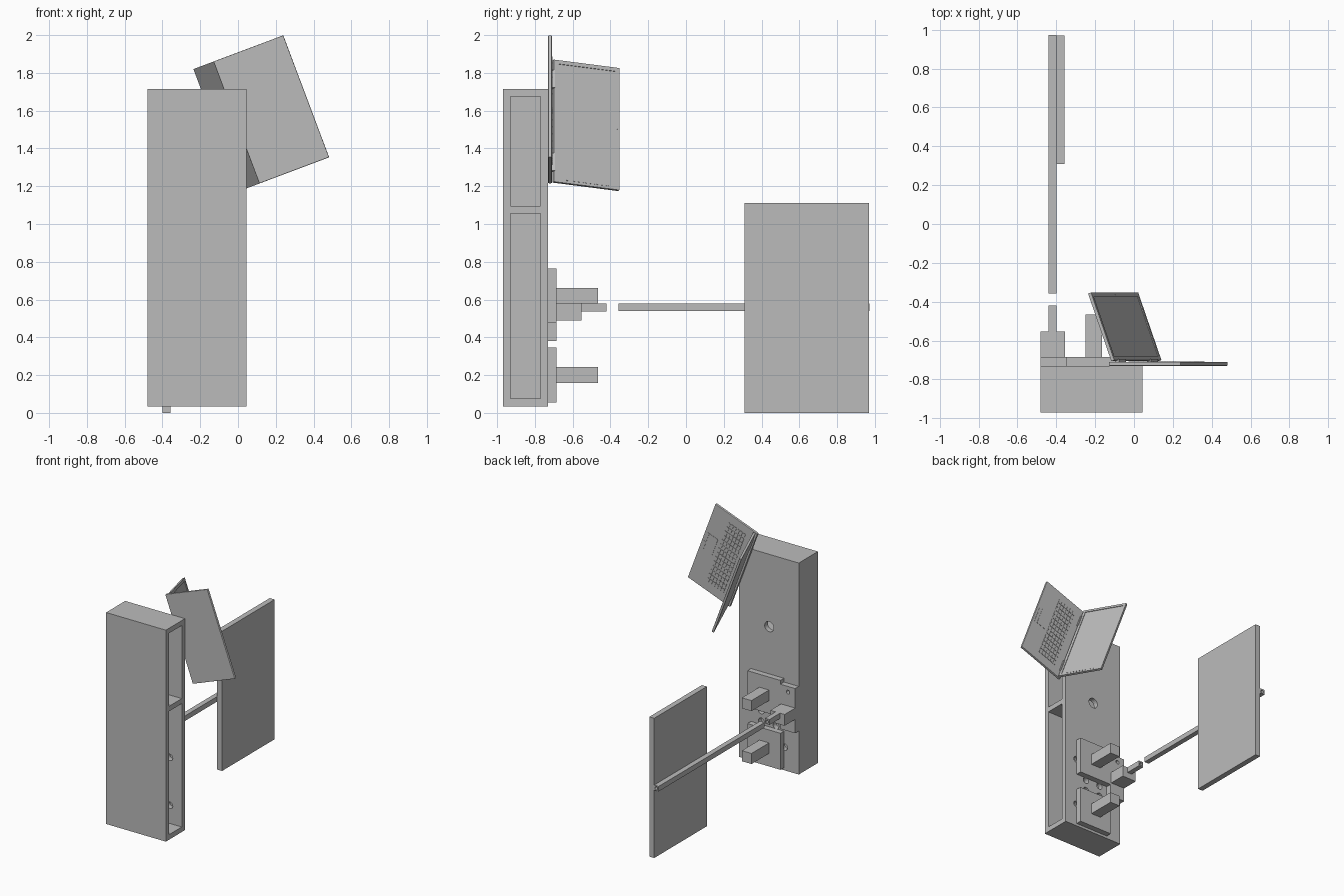
import bpy
import bmesh
from mathutils import Matrix, Vector

old = bpy.data.objects.get("Cube")
if old:
    bpy.data.objects.remove(old, do_unlink=True)

grey = bpy.data.materials.new("plain grey")
grey.use_nodes = True
colour = (0.5, 0.5, 0.5, 1)
grey.diffuse_color = colour
grey.node_tree.nodes["Principled BSDF"].inputs["Base Color"].default_value = colour


def add_box(bm, lo, hi):
    lo, hi = Vector(lo), Vector(hi)
    mat = Matrix.Translation((lo + hi) / 2) @ Matrix.Diagonal((*(hi - lo), 1))
    return bmesh.ops.create_cube(bm, size=1, matrix=mat)["verts"]


def finish(name, bm, matrix=None, bevel=0):
    mesh = bpy.data.meshes.new(name)
    bm.to_mesh(mesh)
    bm.free()
    mesh.materials.append(grey)
    ob = bpy.data.objects.new(name, mesh)
    bpy.context.collection.objects.link(ob)
    if matrix:
        ob.matrix_world = matrix
    if bevel:
        mod = ob.modifiers.new("soft edges", "BEVEL")
        mod.width, mod.segments = bevel, 2
    return ob


def box(name, lo, hi, matrix=None, bevel=0):
    bm = bmesh.new()
    add_box(bm, lo, hi)
    return finish(name, bm, matrix, bevel)


def rod_along_y(name, x, y, z, radius, depth):
    bm = bmesh.new()
    bmesh.ops.create_cone(bm, cap_ends=True, segments=24, radius1=radius,
                          radius2=radius, depth=depth)
    bmesh.ops.rotate(bm, verts=bm.verts, matrix=Matrix.Rotation(1.5707963, 3, "X"))
    bmesh.ops.translate(bm, verts=bm.verts, vec=(x, y, z))
    return finish(name, bm)


def cut(ob, cutters):
    for c in cutters:
        mod = ob.modifiers.new("cut", "BOOLEAN")
        mod.operation, mod.solver, mod.object = "DIFFERENCE", "EXACT", c
        c.hide_render = True
        bpy.context.view_layer.objects.active = ob
        bpy.ops.object.modifier_apply(modifier=mod.name)
        bpy.data.objects.remove(c, do_unlink=True)


# Tall cabinet: two compartments open on the left, drilled back panel
cabinet = box("cabinet", (-0.48, -0.97, 0.035), (0.045, -0.73, 1.715))
cutters = [box("compartment_cutter", (-0.44, -0.93, lo), (0.1, -0.77, hi))
           for lo, hi in ((0.075, 1.055), (1.095, 1.675))]
holes = [(-0.22, 1.14, 0.04)]
holes += [(x, z, 0.026) for x in (-0.15, -0.28) for z in (0.37, 0.455)]
holes += [(x, z, 0.026) for x in (-0.06, -0.355) for z in (0.22, 0.6)]
cutters += [rod_along_y("hole_cutter", x, -0.74, z, r, 0.12) for x, z, r in holes]
cut(cabinet, cutters)

# Square mounting plates with projecting handles
for side, z in (("lower", 0.2), ("upper", 0.62)):
    box(side + "_plate", (-0.35, -0.73, z - 0.145), (-0.06, -0.685, z + 0.145))
    box(side + "_handle", (-0.25, -0.685, z - 0.042), (-0.165, -0.465, z + 0.042))

# Side bracket, block and socketed arm
bracket = box("side_bracket", (-0.48, -0.73, 0.38), (-0.35, -0.685, 0.735))
cut(bracket, [rod_along_y("hole_cutter", -0.417, -0.7, 0.69, 0.015, 0.2)])
box("bracket_block", (-0.48, -0.685, 0.49), (-0.355, -0.552, 0.58))
arm = box("bracket_arm", (-0.44, -0.552, 0.537), (-0.4, -0.42, 0.58))
cut(arm, [rod_along_y("hole_cutter", -0.42, -0.42, 0.558, 0.012, 0.05)])

# Long rail carrying the upright board
rail = box("long_rail", (-0.44, -0.357, 0.54), (-0.4, 0.972, 0.58))
cut(rail, [rod_along_y("hole_cutter", -0.42, y, 0.56, 0.012, 0.05)
           for y in (-0.357, 0.972)])
box("upright_board", (-0.4, 0.31, 0), (-0.357, 0.97, 1.11))


def frame(origin, x_axis, y_axis):
    z_axis = x_axis.cross(y_axis)
    m = Matrix((x_axis, y_axis, z_axis)).transposed().to_4x4()
    m.translation = origin
    return m


# Laptop axes: across the base, along the hinge, and up the screen
across = Vector((0.936, 0, 0.352)).normalized()
along = Vector((0.352, 0, -0.936)).normalized()
up = (Vector((0, 0.94, 0)) - 0.345 * across).normalized()
corner = Vector((-0.13, -0.73, 1.86))
base_frame = frame(corner, across, along)
screen_frame = frame(corner + across * 0.03 + Vector((0, 0.03, 0)), up, along)
LENGTH = 0.69

# Keyboard half
box("laptop_base", (0, 0, 0), (0.395, LENGTH, 0.02), base_frame, 0.004)
bm = bmesh.new()
pitch = 0.04
for row in range(6):
    for col in range(14):
        x, y = 0.085 + row * 0.028, 0.065 + col * pitch
        add_box(bm, (x, y, 0.019), (x + 0.022, y + 0.033, 0.023))
finish("keyboard_keys", bm, base_frame)
bm = bmesh.new()
add_box(bm, (0.275, 0.25, 0.019), (0.35, 0.4, 0.022))
for y in (0.25, 0.33):
    add_box(bm, (0.356, y, 0.019), (0.376, y + 0.07, 0.022))
finish("touchpad", bm, base_frame)

# Screen half with a sunken display
bm = bmesh.new()
add_box(bm, (0, 0, 0), (0.37, LENGTH, 0.017))
bm.normal_update()
face = min(bm.faces, key=lambda f: f.calc_center_median().z)
bmesh.ops.inset_region(bm, faces=[face], thickness=0.03)
ring = bmesh.ops.extrude_face_region(bm, geom=[face])
moved = [v for v in ring["geom"] if isinstance(v, bmesh.types.BMVert)]
bmesh.ops.translate(bm, verts=moved, vec=(0, 0, 0.004))
bmesh.ops.delete(bm, geom=[face], context="FACES_ONLY")
finish("laptop_screen", bm, screen_frame)

# Row of small bumps and camera on the screen border
bm = bmesh.new()
for i in range(20):
    x = 0.06 + i * 0.013
    add_box(bm, (x, 0.672, -0.002), (x + 0.007, 0.676, 0.002))
add_box(bm, (0.354, 0.342, -0.002), (0.36, 0.348, 0.002))
finish("screen_border_details", bm, screen_frame)

# Two hinge blocks joining the halves
for i, y in enumerate((0.06, 0.53)):
    box("hinge_%d" % (i + 1), (0.012, y, 0.015), (0.034, y + 0.1, 0.036), base_frame)
